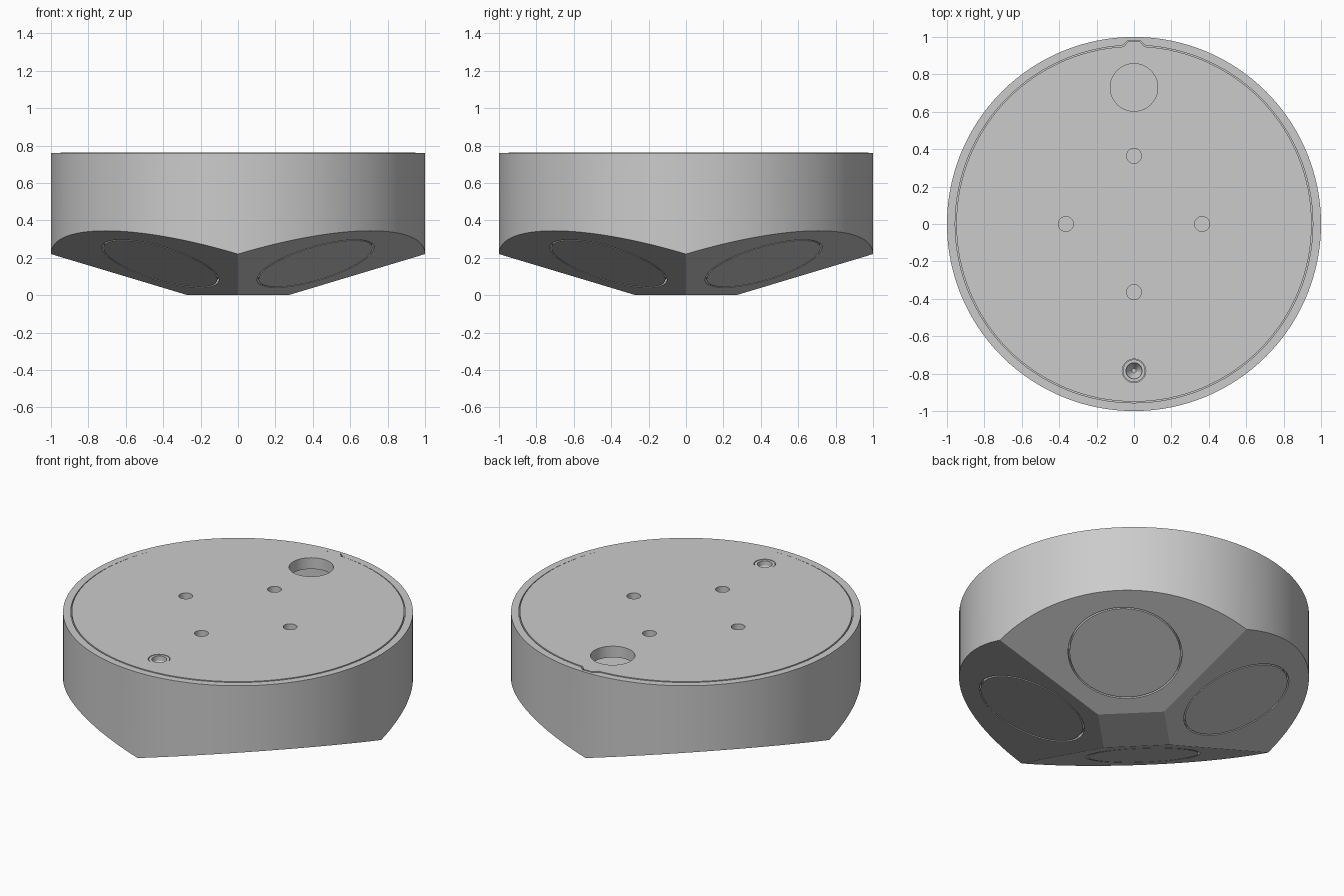
import bpy, bmesh
from math import sin, cos, pi, atan, radians
from mathutils import Matrix, Vector

if "Cube" in bpy.data.objects:
    bpy.data.objects.remove(bpy.data.objects["Cube"])

SLOPE, INSET = 0.425, 0.19        # underside facet slope and flat-square half width
TOP = 0.76
LID_Z = TOP + 0.003


def finish(bm, name):
    bmesh.ops.recalc_face_normals(bm, faces=bm.faces)
    me = bpy.data.meshes.new(name)
    bm.to_mesh(me)
    bm.free()
    ob = bpy.data.objects.new(name, me)
    bpy.context.collection.objects.link(ob)
    return ob


def prism(name, outline, z0, z1, matrix=None):
    bm = bmesh.new()
    lo = [bm.verts.new((x, y, z0)) for x, y in outline]
    hi = [bm.verts.new((x, y, z1)) for x, y in outline]
    n = len(lo)
    bm.faces.new(lo[::-1])
    bm.faces.new(hi)
    for i in range(n):
        j = (i + 1) % n
        bm.faces.new((lo[i], lo[j], hi[j], hi[i]))
    if matrix:
        bm.transform(matrix)
    return finish(bm, name)


def circle(r, n=48, x=0, y=0):
    return [(x + r * cos(2 * pi * i / n), y + r * sin(2 * pi * i / n)) for i in range(n)]


def tabbed_circle(r, half_width, reach, n=128):
    # round outline with a small locating tab at the back
    pts = [p for p in circle(r, n) if not (abs(p[0]) < half_width + 0.01 and p[1] > 0)]
    pts += [(half_width, (r * r - half_width ** 2) ** 0.5), (half_width * 0.55, reach),
            (-half_width * 0.55, reach), (-half_width, (r * r - half_width ** 2) ** 0.5)]
    k = sum(1 for p in pts[:-4] if p[0] > 0 and p[1] >= 0)
    return pts[:k] + pts[-4:] + pts[k:-4]


def cut(ob, cutters):
    for c in cutters:
        c.hide_render = True
        m = ob.modifiers.new("cut", 'BOOLEAN')
        m.operation, m.solver, m.object = 'DIFFERENCE', 'EXACT', c
        bpy.context.view_layer.objects.active = ob
        bpy.ops.object.modifier_apply(modifier=m.name)
        bpy.data.objects.remove(c)


def smooth(ob):
    bpy.ops.object.select_all(action='DESELECT')
    ob.select_set(True)
    bpy.context.view_layer.objects.active = ob
    bpy.ops.object.shade_smooth_by_angle(angle=radians(20))


# Housing: a cylinder whose underside is sliced into a shallow four-sided pyramid
housing = prism("housing", circle(1, 128), 0, TOP)
bm = bmesh.new()
bm.from_mesh(housing.data)
diagonals = [pi / 4 + i * pi / 2 for i in range(4)]
for a in diagonals:
    d = Vector((cos(a), sin(a), 0))
    r = bmesh.ops.bisect_plane(bm, geom=bm.verts[:] + bm.edges[:] + bm.faces[:], dist=1e-5,
                               plane_co=d * INSET, plane_no=d * SLOPE - Vector((0, 0, 1)),
                               clear_outer=True)
    edges = [e for e in r['geom_cut'] if isinstance(e, bmesh.types.BMEdge)]
    bmesh.ops.contextual_create(bm, geom=edges)
bmesh.ops.recalc_face_normals(bm, faces=bm.faces)
bm.to_mesh(housing.data)
bm.free()

# Lid recess and inner cavity
cut(housing, [prism("recess_cutter", tabbed_circle(0.956, 0.062, 0.981), 0.69, 1),
              prism("cavity_cutter", circle(0.90, 96), 0.37, 0.72)])

# Round windows set into the four sloping facets, local +z points into the housing
for i, a in enumerate(diagonals):
    dist = 0.587
    at = Vector((cos(a) * dist, sin(a) * dist, SLOPE * (dist - INSET)))
    mat = Matrix.Translation(at) @ Matrix.Rotation(a, 4, 'Z') @ Matrix.Rotation(-atan(SLOPE), 4, 'Y')
    cut(housing, [prism("window_cutter", circle(0.326, 64), -0.1, 0.03, mat)])
    smooth(prism(f"window_{i + 1}", circle(0.317, 64), 0, 0.032, mat))
smooth(housing)

# Lid with cable hole, four blind mounting holes and a screw hole
lid = prism("lid", tabbed_circle(0.95, 0.056, 0.976), 0.692, LID_Z)
cutters = [prism("cable_cutter", circle(0.127, 64, 0, 0.73), 0.5, 1),
           prism("screw_cutter", circle(0.063, 48, 0, -0.785), 0.5, 1)]
for i in range(4):
    a = i * pi / 2
    cutters.append(prism("mount_cutter", circle(0.04, 32, 0.364 * cos(a), 0.364 * sin(a)), 0.71, 1))
cut(lid, cutters)
smooth(lid)

# Screw: flush collar with a tapered socket
bm = bmesh.new()
rings = []
for r, z in [(0.06, -0.09), (0.06, -0.002), (0.043, -0.002), (0.041, -0.03), (0.012, -0.075)]:
    rings.append([bm.verts.new((x, y, LID_Z + z)) for x, y in circle(r, 40, 0, -0.785)])
for lo, hi in zip(rings, rings[1:]):
    for i in range(40):
        j = (i + 1) % 40
        bm.faces.new((lo[i], lo[j], hi[j], hi[i]))
bm.faces.new(rings[0][::-1])
bm.faces.new(rings[-1])
smooth(finish(bm, "screw"))
